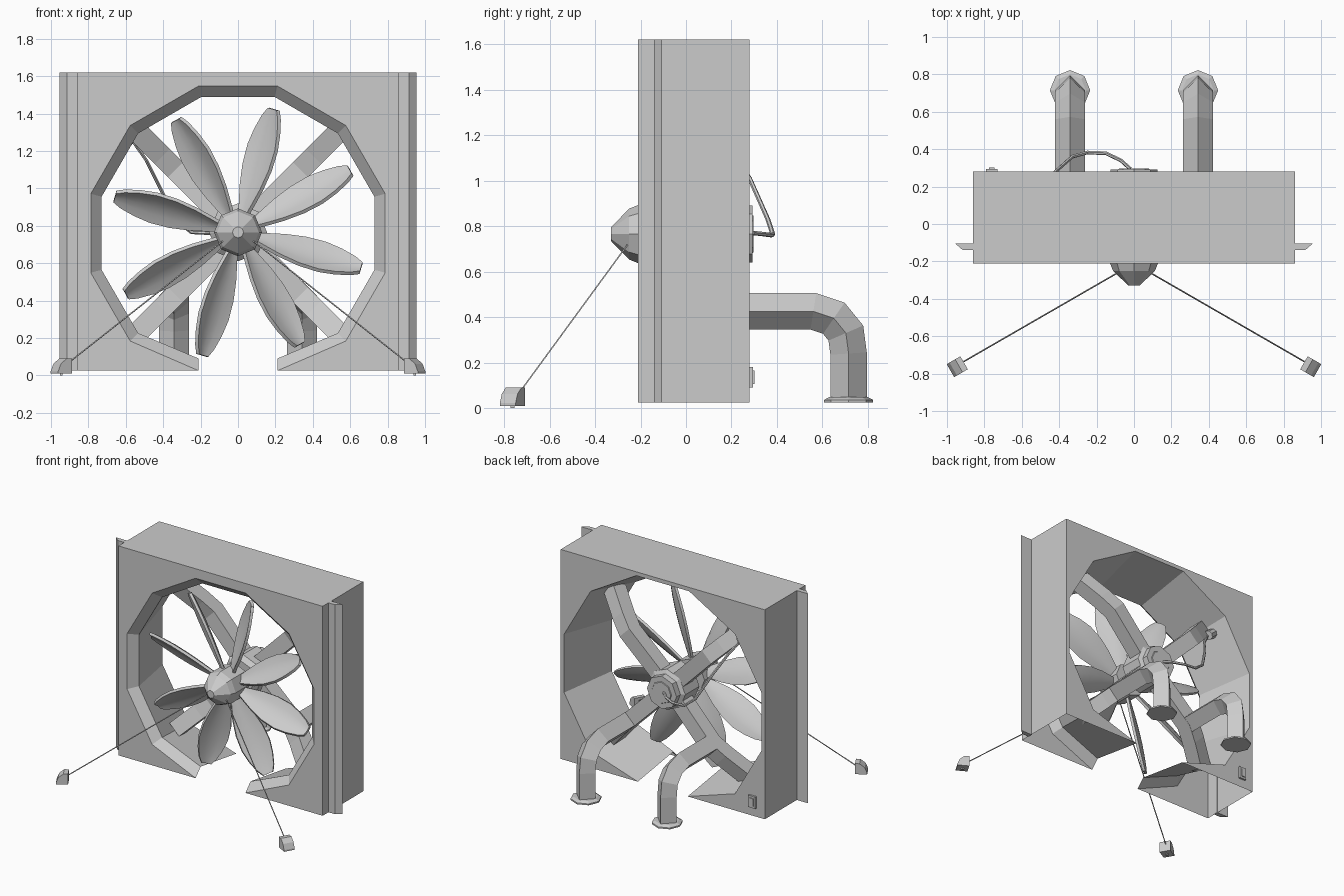
import bpy, bmesh
from math import sin, cos, pi, radians, sqrt
from mathutils import Vector

if "Cube" in bpy.data.objects:
    bpy.data.objects.remove(bpy.data.objects["Cube"])

CZ = 0.765  # fan axis height


def make(name, verts, faces, smooth=False):
    me = bpy.data.meshes.new(name)
    me.from_pydata([tuple(v) for v in verts], [], faces)
    bm = bmesh.new()
    bm.from_mesh(me)
    bmesh.ops.recalc_face_normals(bm, faces=bm.faces)
    for f in bm.faces:
        f.smooth = smooth
    bm.to_mesh(me)
    bm.free()
    ob = bpy.data.objects.new(name, me)
    bpy.context.collection.objects.link(ob)
    return ob


def loft(name, rings):
    n = len(rings[0])
    verts = [v for r in rings for v in r]
    faces = [(i * n + j, i * n + (j + 1) % n, (i + 1) * n + (j + 1) % n, (i + 1) * n + j)
             for i in range(len(rings) - 1) for j in range(n)]
    faces += [tuple(range(n)), tuple(range((len(rings) - 1) * n, len(rings) * n))]
    return make(name, verts, faces)


def sweep(name, pts, r, n, ref, offset=0.0):
    pts = [Vector(p) for p in pts]
    ref = Vector(ref)
    rings = []
    for i, p in enumerate(pts):
        a = (p - pts[max(i - 1, 0)]).normalized()
        b = (pts[min(i + 1, len(pts) - 1)] - p).normalized()
        t = (a + b).normalized()
        u = (ref - t * ref.dot(t)).normalized()
        v = t.cross(u)
        k = 1 / max(t.dot(a if i else b), 0.7)
        rings.append([p + r * (u * cos(offset + 2 * pi * j / n) + v * k * sin(offset + 2 * pi * j / n))
                      for j in range(n)])
    return loft(name, rings)


def lathe(name, profile, n=8):
    return loft(name, [[(r * cos(2 * pi * j / n), y, CZ + r * sin(2 * pi * j / n)) for j in range(n)]
                       for r, y in profile])


def box(name, x0, x1, y0, y1, z0, z1):
    ring = lambda z: [(x0, y0, z), (x1, y0, z), (x1, y1, z), (x0, y1, z)]
    return loft(name, [ring(z0), ring(z1)])


# Housing: hollow shell, open below, with a 12-sided flared tunnel
def tunnel_ring(R, y, zb):
    pts = [[R * cos(radians(-75 + 30 * k)), y, CZ - 0.005 + R * sin(radians(-75 + 30 * k))] for k in range(12)]
    pts[0], pts[11] = [0.21, y, zb], [-0.21, y, zb]
    return pts


verts = []
for R, y, zb in ((0.815, -0.21, 0.025), (0.755, -0.15, 0.09), (0.86, 0.28, 0.025)):
    verts += tunnel_ring(R, y, zb)
for y in (-0.21, 0.28):
    verts += [(-0.86, y, 0.025), (-0.86, y, 1.62), (0.86, y, 1.62), (0.86, y, 0.025)]
faces = [(i * 12 + k, i * 12 + k + 1, i * 12 + k + 13, i * 12 + k + 12) for i in range(2) for k in range(11)]
faces += [tuple(range(12)) + (36, 37, 38, 39), tuple(range(24, 36)) + (40, 41, 42, 43)]
faces += [(36 + k, 37 + k, 41 + k, 40 + k) for k in range(3)]
make("housing", verts, faces)

# Side mounting flanges
for s, side in ((1, "right"), (-1, "left")):
    prof = [(0.855, -0.105), (0.955, -0.105), (0.915, -0.14), (0.855, -0.14)]
    loft("flange_" + side, [[(s * x, y, z) for x, y in prof] for z in (0.025, 1.62)])

# Nose, hub, shaft and motor
lathe("fan_hub", [(0.03, -0.33), (0.112, -0.25), (0.128, -0.21), (0.128, -0.04)])
lathe("shaft", [(0.05, -0.05), (0.05, 0.06)])
lathe("motor", [(0.12, 0.03), (0.155, 0.06), (0.155, 0.23), (0.125, 0.245), (0.125, 0.292)])
lathe("motor_cap", [(0.085, 0.29), (0.08, 0.297)])

# Eight pitched leaf-shaped blades
stations = [(0.10, 0.03), (0.16, 0.05), (0.25, 0.078), (0.36, 0.1), (0.47, 0.104),
            (0.56, 0.088), (0.64, 0.062), (0.685, 0.036)]
verts, faces = [], []
N = 5
for b in range(8):
    a = radians(29 + 45 * b)
    radial = Vector((cos(a), 0, sin(a)))
    base = len(verts)
    for r, half in stations:
        p = radians(42)
        chord = Vector((sin(a), 0, -cos(a))) * cos(p) + Vector((0, -sin(p), 0))
        normal = radial.cross(chord)
        for j in range(N):
            s = 2 * j / (N - 1) - 1
            verts.append(Vector((0, -0.11, CZ)) + radial * r + chord * half * s
                         + normal * half * 0.2 * (1 - s * s))
    faces += [(base + i * N + j, base + i * N + j + 1, base + (i + 1) * N + j + 1, base + (i + 1) * N + j)
              for i in range(len(stations) - 1) for j in range(N - 1)]
blades = make("fan_blades", verts, faces)
mod = blades.modifiers.new("thickness", "SOLIDIFY")
mod.thickness, mod.offset = 0.02, 0
bpy.context.view_layer.objects.active = blades
blades.select_set(True)
bpy.ops.object.modifier_apply(modifier="thickness")
bpy.ops.object.shade_smooth_by_angle(angle=radians(35))

# Four motor arms, sloping forward to the tunnel wall
for sx in (1, -1):
    for sz in (1, -1):
        path = [(sx * d, y, CZ + sz * d) for d, y in ((0.06, 0.17), (0.34, 0.19), (0.42, 0.15), (0.56, 0.06))]
        sweep("motor_arm", path, 0.08, 4, (sx, 0, -sz), pi / 4)

# Rear bent legs and their feet
for s in (1, -1):
    path = [(s * 0.342, y, z) for y, z in ((0.19, 0.425), (0.56, 0.425), (0.65, 0.395), (0.703, 0.33),
                                           (0.715, 0.24), (0.715, 0.03))]
    sweep("rear_leg", path, 0.08, 4, (1, 0, 0))
    loft("rear_foot", [[(s * 0.342 + r * cos(pi * j / 4), 0.715 + r * sin(pi * j / 4), z) for j in range(8)]
                       for r, z in ((0.108, 0.025), (0.108, 0.036), (0.085, 0.048))])

# Front stays and wedge anchors
out = Vector((sqrt(3) / 2, -0.5, 0))
side = Vector((0.5, sqrt(3) / 2, 0))
for s in (1, -1):
    sweep("stay_wire", [(s * 0.06, -0.245, 0.735), (s * 0.91, -0.735, 0.065)], 0.004, 4, (0, 0, 1))
    c = Vector((0.945, -0.763, 0))
    prof = [(-0.042, 0.01), (-0.042, 0.09), (-0.01, 0.09), (0.025, 0.062), (0.042, 0.022), (0.042, 0.01)]
    rings = []
    for w in (-0.04, 0.04):
        ring = [c + out * d + side * w + Vector((0, 0, z)) for d, z in prof]
        rings.append([(s * v.x, v.y, v.z) for v in ring])
    loft("anchor", rings)
    box("anchor_peg", s * c.x - 0.008, s * c.x + 0.008, c.y - 0.008, c.y + 0.008, 0, 0.02)

# Power cable and its wall grommet
sweep("cable", [(-0.02, 0.295, 0.77), (-0.07, 0.34, 0.765), (-0.15, 0.378, 0.76), (-0.25, 0.382, 0.765),
                (-0.33, 0.36, 0.83), (-0.42, 0.28, 1.01), (-0.49, 0.19, 1.15), (-0.56, 0.14, 1.25)],
      0.01, 6, (0.3, 0.2, 1))
sweep("cable_grommet", [(-0.56, 0.15, 1.25), (-0.61, 0.14, 1.29)], 0.035, 8, (0, 1, 0))

# Rear switch
box("switch_plate", -0.79, -0.73, 0.275, 0.295, 0.09, 0.18)
box("switch_rocker", -0.775, -0.745, 0.29, 0.302, 0.105, 0.165)
